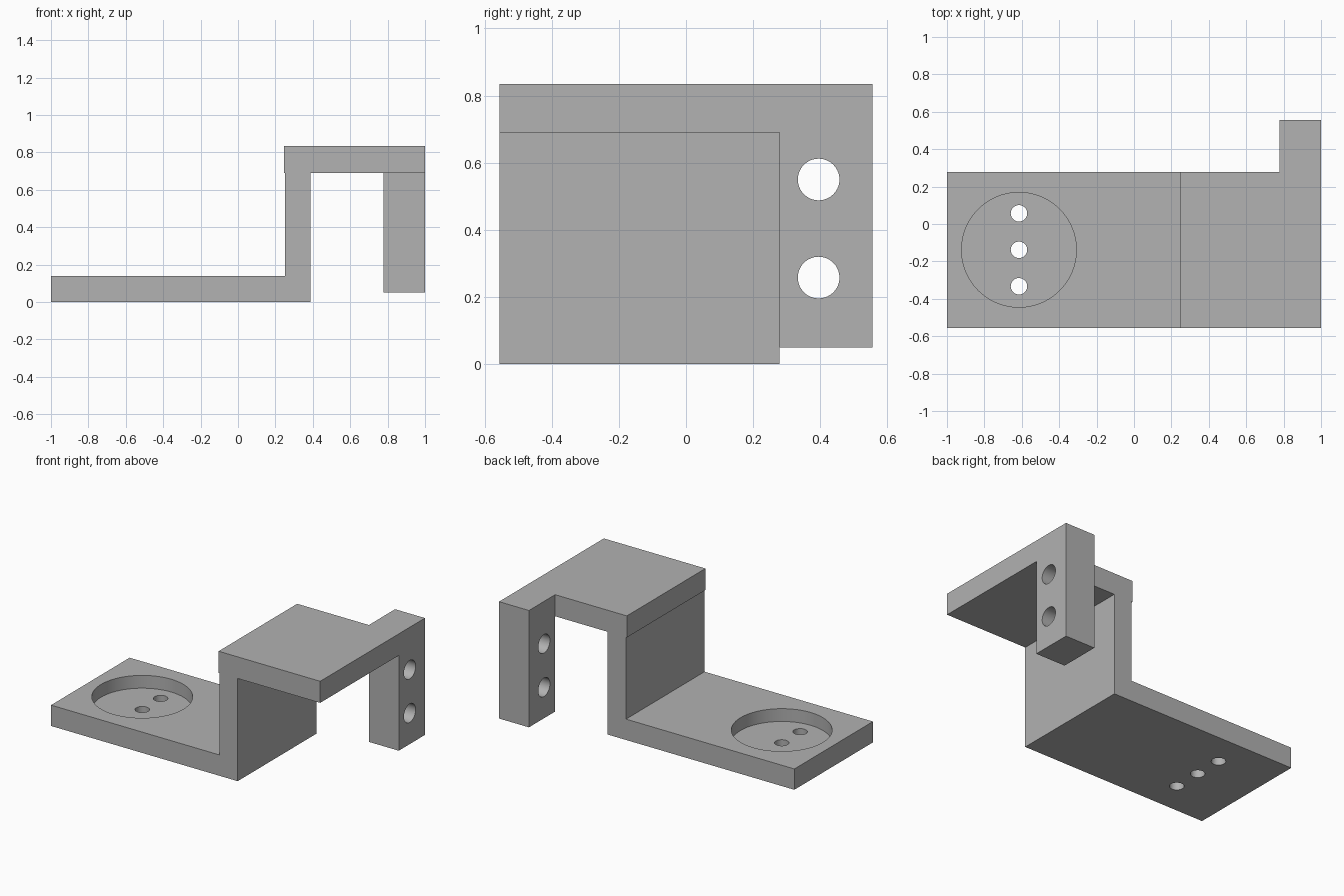
import bpy, bmesh, math

if "Cube" in bpy.data.objects:
    bpy.data.objects.remove(bpy.data.objects["Cube"])

grey = bpy.data.materials.new("plain grey")
grey.diffuse_color = (0.445, 0.445, 0.445, 1)
grey.use_nodes = True
grey.node_tree.nodes["Principled BSDF"].inputs["Base Color"].default_value = grey.diffuse_color


def new_object(name, bm):
    bmesh.ops.recalc_face_normals(bm, faces=bm.faces)
    mesh = bpy.data.meshes.new(name)
    bm.to_mesh(mesh)
    bm.free()
    mesh.materials.append(grey)
    obj = bpy.data.objects.new(name, mesh)
    bpy.context.collection.objects.link(obj)
    return obj


def extrude_profile(name, points, y0, y1):
    bm = bmesh.new()
    face = bm.faces.new([bm.verts.new((x, y0, z)) for x, z in points])
    ext = bmesh.ops.extrude_face_region(bm, geom=[face])
    verts = [v for v in ext["geom"] if isinstance(v, bmesh.types.BMVert)]
    bmesh.ops.translate(bm, verts=verts, vec=(0, y1 - y0, 0))
    return new_object(name, bm)


def cylinder(name, center, radius, length, along_x=False):
    bm = bmesh.new()
    bmesh.ops.create_cone(bm, cap_ends=True, segments=64, radius1=radius,
                          radius2=radius, depth=length)
    obj = new_object(name, bm)
    obj.location = center
    if along_x:
        obj.rotation_euler.y = math.pi / 2
    return obj


def combine(target, other, operation):
    mod = target.modifiers.new(other.name, 'BOOLEAN')
    mod.operation = operation
    mod.solver = 'EXACT'
    mod.object = other
    bpy.context.view_layer.update()
    bpy.context.view_layer.objects.active = target
    bpy.ops.object.modifier_apply(modifier=mod.name)
    bpy.data.objects.remove(other)


# Stepped bracket: base plate, upright web and raised shelf
bracket = extrude_profile("bracket", [
    (-1, 0), (0.387, 0), (0.387, 0.69), (1, 0.69), (1, 0.835),
    (0.245, 0.835), (0.245, 0.69), (0.251, 0.69), (0.251, 0.14), (-1, 0.14)],
    -0.556, 0.278)

# Hanging mounting leg at the back right corner
leg = extrude_profile("leg", [(0.778, 0.05), (1, 0.05), (1, 0.835), (0.778, 0.835)],
                      0.278, 0.556)
combine(bracket, leg, 'UNION')

# Round recess in the base with three screw holes
combine(bracket, cylinder("recess", (-0.615, -0.138, 0.154), 0.307, 0.2), 'DIFFERENCE')
for y in (-0.333, -0.138, 0.057):
    combine(bracket, cylinder("screw_hole", (-0.615, y, 0.1), 0.044, 0.5), 'DIFFERENCE')

# Two bolt holes through the leg
for z in (0.258, 0.55):
    combine(bracket, cylinder("bolt_hole", (0.889, 0.395, z), 0.062, 0.4, True), 'DIFFERENCE')

bpy.ops.object.select_all(action='DESELECT')
bracket.select_set(True)
bpy.context.view_layer.objects.active = bracket
bpy.ops.object.shade_smooth_by_angle()
